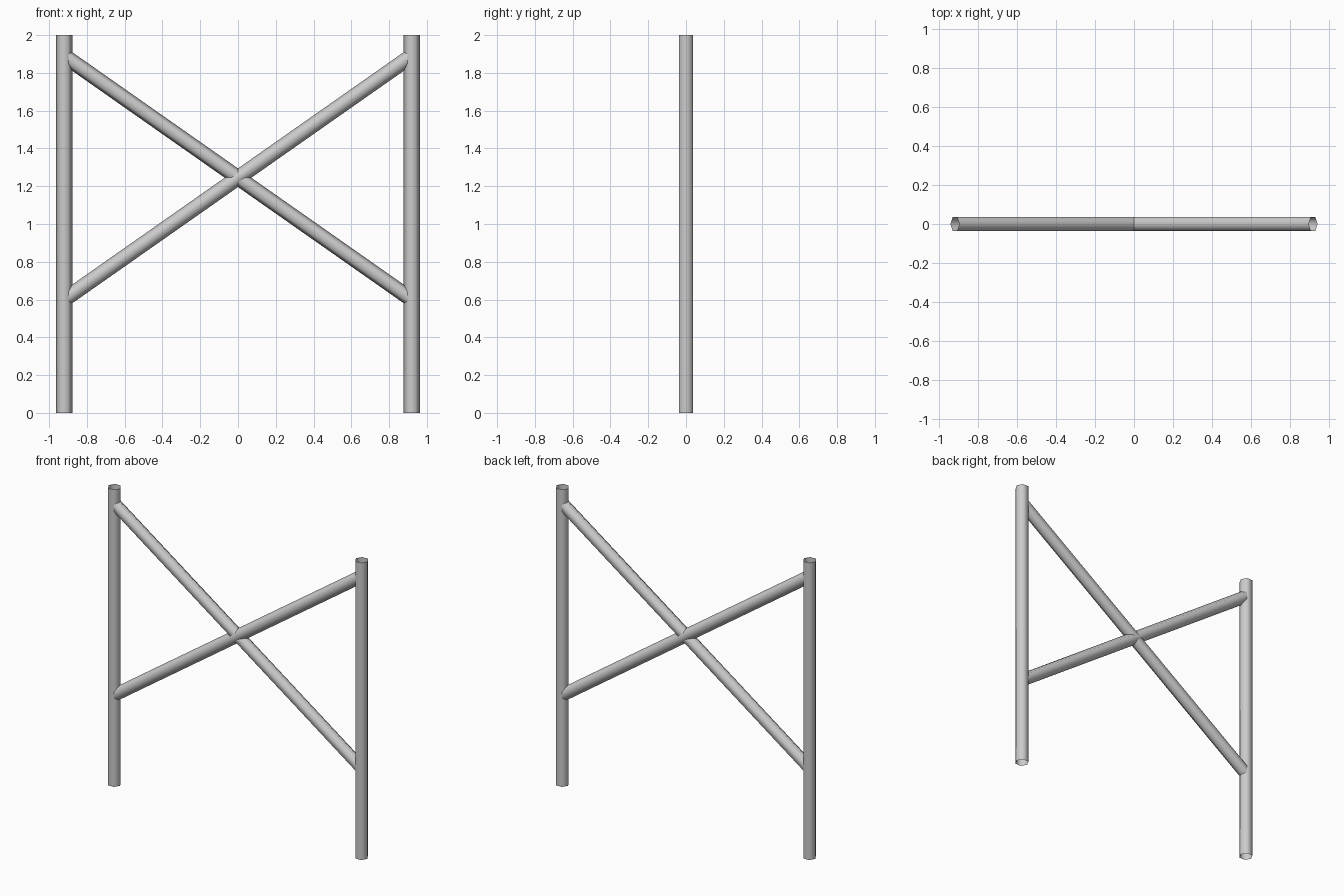
import bpy, bmesh, math
from mathutils import Vector

if "Cube" in bpy.data.objects:
    bpy.data.objects.remove(bpy.data.objects["Cube"])

SIDES = 6


def tube(name, start, end, radius):
    """Open six-sided pipe between two points in the XZ plane, flats facing +-Y."""
    start, end = Vector(start), Vector(end)
    axis = (end - start).normalized()
    across = Vector((0, 1, 0))
    side = across.cross(axis)
    bm = bmesh.new()
    rings = []
    for centre in (start, end):
        ring = []
        for i in range(SIDES):
            a = 2 * math.pi * i / SIDES
            offset = side * math.cos(a) + across * math.sin(a)
            ring.append(bm.verts.new(centre + offset * radius))
        rings.append(ring)
    low, high = rings
    for i in range(SIDES):
        j = (i + 1) % SIDES
        face = bm.faces.new((low[i], low[j], high[j], high[i]))
        face.smooth = True
    mesh = bpy.data.meshes.new(name)
    bm.to_mesh(mesh)
    bm.free()
    obj = bpy.data.objects.new(name, mesh)
    bpy.context.collection.objects.link(obj)
    return obj


POST_X = 0.92
BRACE_LOW, BRACE_HIGH = 0.60, 1.89

for label, s in (("left", -1), ("right", 1)):
    # Upright post
    tube(label + "_post", (s * POST_X, 0, 0), (s * POST_X, 0, 2), 0.0425)
    # Diagonal brace rising from this post to the opposite one
    tube(label + "_diagonal_brace", (s * POST_X, 0, BRACE_LOW),
         (-s * POST_X, 0, BRACE_HIGH), 0.0405)
